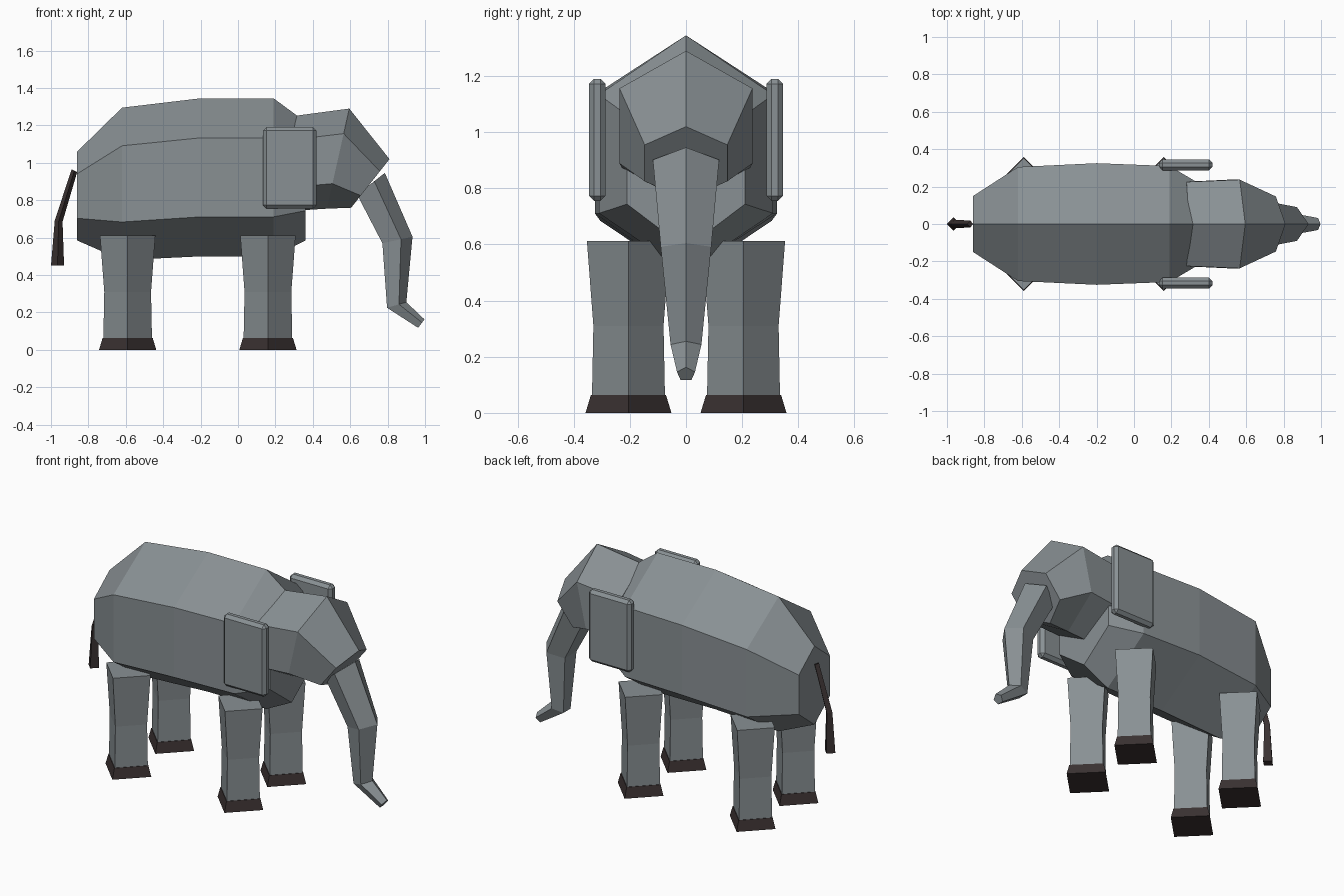
import bpy, bmesh
from math import cos, sin, pi

cube = bpy.data.objects.get("Cube")
if cube:
    bpy.data.objects.remove(cube, do_unlink=True)


def material(name, rgb):
    mat = bpy.data.materials.new(name)
    mat.use_nodes = True
    mat.diffuse_color = (*rgb, 1)
    mat.node_tree.nodes["Principled BSDF"].inputs["Base Color"].default_value = (*rgb, 1)
    return mat


grey = material("grey_hide", (0.25, 0.28, 0.295))
dark = material("dark_brown", (0.042, 0.031, 0.031))


def finish(name, bm, mat):
    bmesh.ops.recalc_face_normals(bm, faces=bm.faces)
    mesh = bpy.data.meshes.new(name)
    bm.to_mesh(mesh)
    bm.free()
    mesh.materials.append(mat)
    obj = bpy.data.objects.new(name, mesh)
    bpy.context.collection.objects.link(obj)
    return obj


def loft(name, sides, rings, mat, y=0):
    """Skin polygon rings, each given as (x, z) of its first point,
    (x, z) of its opposite extreme, and its half width in y."""
    angles = [2 * pi * k / sides for k in range(sides)]
    low = min(cos(a) for a in angles)
    wide = max(sin(a) for a in angles)
    bm = bmesh.new()
    loops = []
    for x0, z0, x1, z1, w in rings:
        loop = []
        for a in angles:
            f = (1 - cos(a)) / (1 - low)
            loop.append(bm.verts.new((x0 + (x1 - x0) * f, y + w * sin(a) / wide,
                                      z0 + (z1 - z0) * f)))
        loops.append(loop)
    for a, b in zip(loops, loops[1:]):
        for i in range(sides):
            j = (i + 1) % sides
            bm.faces.new((a[i], a[j], b[j], b[i]))
    bm.faces.new(loops[0])
    bm.faces.new(loops[-1])
    return finish(name, bm, mat)


# Six-sided torso and head
loft("body", 6, [
    (-0.86, 1.06, -0.86, 0.585, 0.15),
    (-0.62, 1.295, -0.62, 0.48, 0.305),
    (-0.2, 1.345, -0.2, 0.5, 0.325),
    (0.19, 1.345, 0.19, 0.5, 0.31),
    (0.36, 1.22, 0.36, 0.585, 0.21)], grey)
loft("head", 6, [
    (0.295, 1.25, 0.24, 0.74, 0.225),
    (0.595, 1.29, 0.475, 0.755, 0.237),
    (0.81, 1.02, 0.605, 0.76, 0.147)], grey)

# Five-sided trunk with a ridge along its front
loft("trunk", 5, [
    (0.785, 0.946, 0.637, 0.83, 0.118),
    (0.933, 0.605, 0.772, 0.57, 0.09),
    (0.9, 0.255, 0.797, 0.225, 0.055),
    (0.997, 0.163, 0.963, 0.118, 0.032)], grey)

# Tail
loft("tail", 4, [
    (-0.86, 0.95, -0.89, 0.965, 0.018),
    (-0.938, 0.685, -0.98, 0.69, 0.023),
    (-0.93, 0.45, -1.0, 0.45, 0.035)], dark)


# Four-sided legs with flared feet
def column(name, cx, cy, levels, mat):
    loft(name, 4, [(cx + r, z, cx - r, z, r) for r, z in levels], mat, cy)


for end, cx in (("front", 0.16), ("back", -0.59)):
    for side, cy in (("left", 0.205), ("right", -0.205)):
        column(f"{end}_{side}_leg", cx, cy,
               [(0.13, 0.06), (0.125, 0.31), (0.148, 0.612)], grey)
        column(f"{end}_{side}_foot", cx, cy, [(0.153, 0), (0.134, 0.063)], dark)

# Chamfered ear plates
for side, cy in (("left", 0.316), ("right", -0.316)):
    bm = bmesh.new()
    bmesh.ops.create_cube(bm, size=1)
    bmesh.ops.scale(bm, vec=(0.285, 0.058, 0.435), verts=bm.verts)
    bmesh.ops.translate(bm, vec=(0.277, cy, 0.973), verts=bm.verts)
    bmesh.ops.bevel(bm, geom=bm.edges[:], offset=0.018, segments=1,
                    affect='EDGES', profile=0.5)
    finish(f"{side}_ear", bm, grey)
